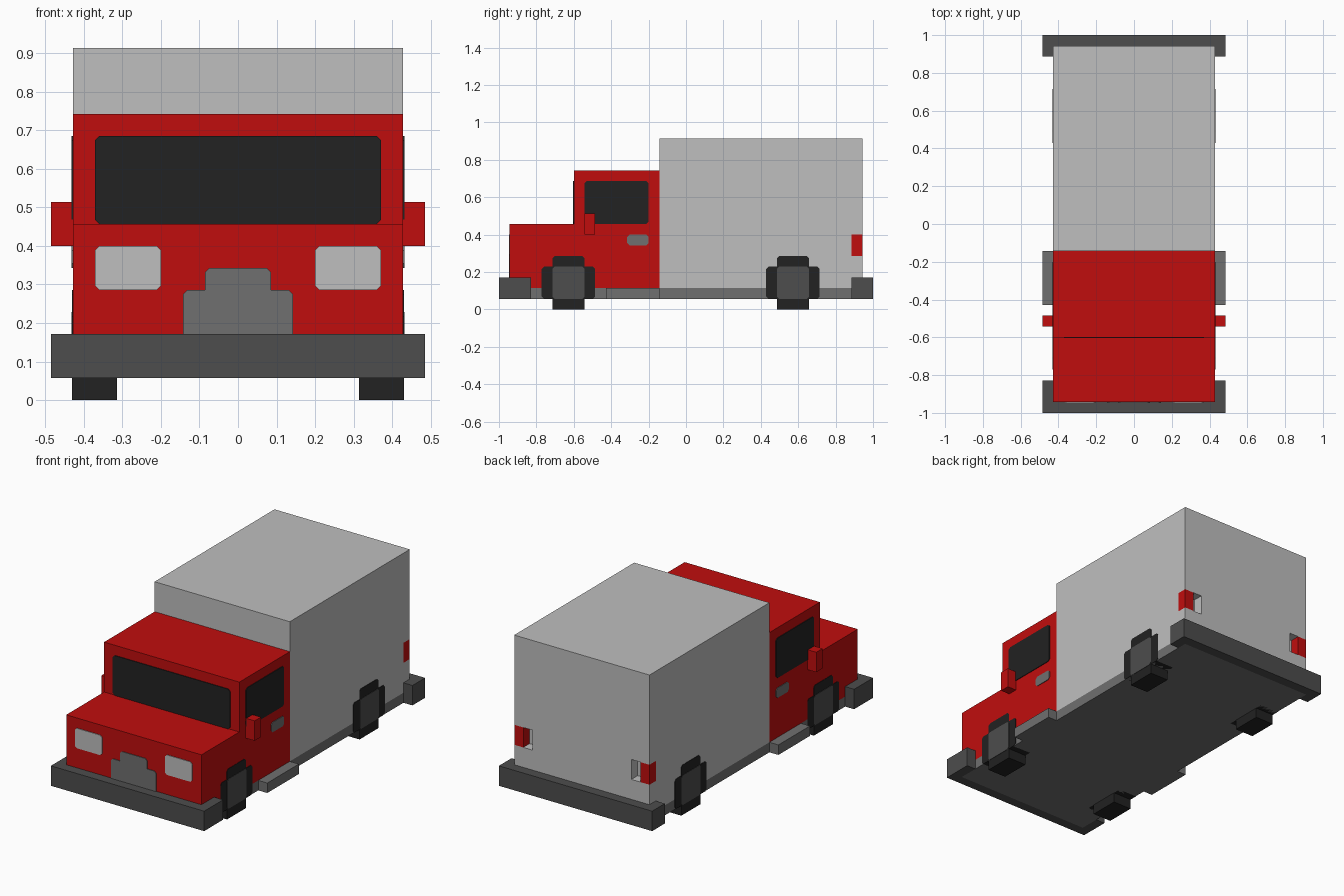
import bpy
import bmesh
from mathutils import Vector

if "Cube" in bpy.data.objects:
    bpy.data.objects.remove(bpy.data.objects["Cube"], do_unlink=True)

U = 2 / 35      # block size: the truck is 35 blocks long
T = 0.004       # thickness of painted plates


def material(name, rgb):
    lin = [((c / 255 + 0.055) / 1.055) ** 2.4 if c > 10 else c / 255 / 12.92 for c in rgb]
    m = bpy.data.materials.new(name)
    m.use_nodes = True
    m.diffuse_color = (*lin, 1)
    m.node_tree.nodes["Principled BSDF"].inputs["Base Color"].default_value = (*lin, 1)
    return m


RED = material("red paint", (192, 13, 13))
LIGHT = material("light grey", (191, 191, 191))
GREY = material("mid grey", (112, 112, 112))
DARK = material("dark grey", (77, 77, 77))
BLACK = material("near black", (34, 34, 34))


def prism(name, pts, axis, lo, hi, mat):
    """Extrude a profile along 'x' (profile y, z), 'y' (x, z) or 'z' (x, y).
    Profile in blocks, lo and hi in units."""
    place = {"x": lambda a, b, d: (d, a, b),
             "y": lambda a, b, d: (a, d, b),
             "z": lambda a, b, d: (a, b, d)}[axis]
    bm = bmesh.new()
    face = bm.faces.new([bm.verts.new(place(a * U, b * U, lo)) for a, b in pts])
    ext = bmesh.ops.extrude_face_region(bm, geom=[face])
    moved = [v for v in ext["geom"] if isinstance(v, bmesh.types.BMVert)]
    bmesh.ops.translate(bm, verts=moved, vec=Vector(place(0, 0, hi - lo)))
    bmesh.ops.recalc_face_normals(bm, faces=bm.faces)
    mesh = bpy.data.meshes.new(name)
    bm.to_mesh(mesh)
    bm.free()
    mesh.materials.append(mat)
    ob = bpy.data.objects.new(name, mesh)
    bpy.context.collection.objects.link(ob)
    return ob


def rect(a0, a1, b0, b1, c=0.0):
    """Rectangle profile with optional small cut corners."""
    if not c:
        return [(a0, b0), (a1, b0), (a1, b1), (a0, b1)]
    return [(a0 + c, b0), (a1 - c, b0), (a1, b0 + c), (a1, b1 - c),
            (a1 - c, b1), (a0 + c, b1), (a0, b1 - c), (a0, b0 + c)]


def block(name, x, y, z, mat):
    return prism(name, rect(*x, *y), "z", z[0] * U, z[1] * U, mat)


def side_prism(name, pts, side, x0, x1, mat):
    """Extrude a (y, z) profile between two distances from the centre plane."""
    lo, hi = sorted((side * x0, side * x1))
    return prism(name, pts, "x", lo, hi, mat)


W = 7.5         # half width of the body in blocks

# Chassis, cab and cargo box
block("chassis", (-W, W), (-16.5, 16.5), (1, 2), GREY)
prism("cab", [(-16.5, 2), (-2.5, 2), (-2.5, 13), (-10.5, 13), (-10.5, 8), (-16.5, 8)],
      "x", -W * U, W * U, RED)
cargo = block("cargo_box", (-W, W), (-2.5, 16.5), (2, 16), LIGHT)

# Bumpers wrapping around the corners
prism("front_bumper", [(-8.5, -17.5), (8.5, -17.5), (8.5, -14.5), (W, -14.5), (W, -16.5),
                       (-W, -16.5), (-W, -14.5), (-8.5, -14.5)], "z", U, 3 * U, DARK)
prism("rear_bumper", [(-8.5, 17.5), (8.5, 17.5), (8.5, 15.5), (W, 15.5), (W, 16.5),
                      (-W, 16.5), (-W, 15.5), (-8.5, 15.5)], "z", U, 3 * U, DARK)

# Front face details
front = -16.5 * U
prism("windscreen", rect(-6.5, 6.5, 8, 12, 0.2), "y", -10.5 * U - T, -10.5 * U, BLACK)
prism("grille", [(-2.5, 3), (2.5, 3), (2.5, 4.8), (2.3, 5), (1.5, 5), (1.5, 5.8), (1.3, 6),
                 (-1.3, 6), (-1.5, 5.8), (-1.5, 5), (-2.3, 5), (-2.5, 4.8)],
      "y", front - T, front, GREY)

for side, label in ((1, "left"), (-1, "right")):
    a, b = sorted((side * 3.5, side * 6.5))
    prism(label + "_headlight", rect(a, b, 5, 7, 0.2), "y", front - T, front, LIGHT)

    # Cab side: window, handle, mirror and step
    side_prism(label + "_window", rect(-9.5, -3.5, 8, 12, 0.2), side, W * U, W * U + T, BLACK)
    side_prism(label + "_door_handle", rect(-5.5, -3.5, 6, 7, 0.2), side, W * U, W * U + T, GREY)
    side_prism(label + "_mirror", rect(-9.5, -8.5, 7, 9), side, W * U, 8.5 * U, RED)
    side_prism(label + "_step", rect(-7.5, -2.5, 1, 2), side, W * U, 8.5 * U, GREY)

    # Wheels: stepped tyre with a hub plate
    for y, end in ((-11, "front"), (10, "rear")):
        half = [(1.5, 0), (1.5, 1), (2.3, 1), (2.5, 1.2), (2.5, 3.8), (2.3, 4),
                (1.5, 4), (1.5, 4.8), (1.3, 5)]
        tyre = [(y + p, q) for p, q in half] + [(y - p, q) for p, q in reversed(half)]
        side_prism(f"{end}_{label}_tyre", tyre, side, 5.5 * U, W * U + T / 2, BLACK)
        side_prism(f"{end}_{label}_hub", rect(y - 1.5, y + 1.5, 1, 4, 0.2), side,
                   W * U, W * U + T, DARK)

    # Corner pocket in the cargo box, half filled by the tail light
    a, b = sorted((side * 5.5, side * 9))
    cutter = block(label + "_pocket_cutter", (a, b), (15.5, 18), (5, 7), LIGHT)
    cutter.hide_render = True
    mod = cargo.modifiers.new("pocket", "BOOLEAN")
    mod.object = cutter
    mod.operation = "DIFFERENCE"
    mod.solver = "EXACT"
    bpy.context.view_layer.objects.active = cargo
    bpy.ops.object.modifier_apply(modifier=mod.name)
    bpy.data.objects.remove(cutter, do_unlink=True)
    a, b = sorted((side * 6.5, side * W))
    block(label + "_tail_light", (a, b), (15.5, 16.5), (5, 7), RED)
